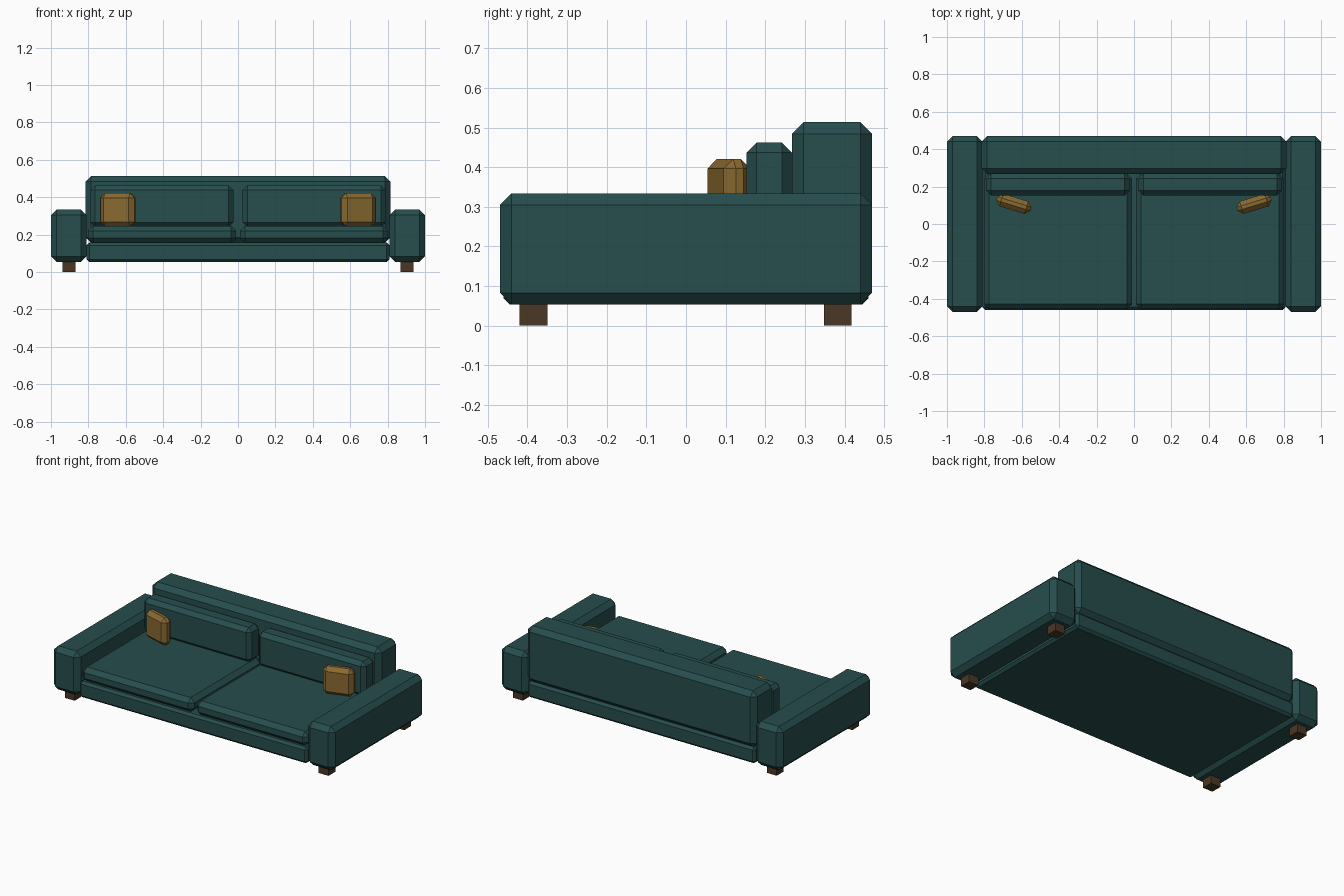
import bpy, bmesh, math
from mathutils import Matrix, Vector

if "Cube" in bpy.data.objects:
    bpy.data.objects.remove(bpy.data.objects["Cube"])


def material(name, rgb):
    m = bpy.data.materials.new(name)
    m.diffuse_color = (*rgb, 1.0)
    m.use_nodes = True
    m.node_tree.nodes["Principled BSDF"].inputs["Base Color"].default_value = m.diffuse_color
    return m


TEAL = material("teal fabric", (0.020, 0.074, 0.074))
MUSTARD = material("mustard fabric", (0.250, 0.141, 0.030))
WOOD = material("dark wood", (0.070, 0.038, 0.019))


def box(name, x, y, z, mat, bevel=0.0, turn=0.0):
    """Chamfered box spanning the given (min, max) ranges, turned about z."""
    spans = (x, y, z)
    size = [b - a for a, b in spans]
    centre = Vector([(a + b) / 2 for a, b in spans])
    bm = bmesh.new()
    bmesh.ops.create_cube(bm, size=1.0, matrix=Matrix.Diagonal((*size, 1.0)))
    if bevel:
        bmesh.ops.bevel(bm, geom=bm.edges[:], offset=bevel, segments=1,
                        affect='EDGES', clamp_overlap=True)
    me = bpy.data.meshes.new(name)
    bm.to_mesh(me)
    bm.free()
    me.materials.append(mat)
    ob = bpy.data.objects.new(name, me)
    ob.location = centre
    ob.rotation_euler.z = math.radians(turn)
    bpy.context.collection.objects.link(ob)
    return ob


# Base and backrest
box("base", (-0.81, 0.81), (-0.46, 0.46), (0.053, 0.157), TEAL, 0.015)
box("backrest", (-0.815, 0.815), (0.267, 0.47), (0.155, 0.514), TEAL, 0.03)

# Mirrored parts, left and right
for side, s in (("left", -1), ("right", 1)):
    def span(a, b):
        return tuple(sorted((s * a, s * b)))

    box(side + "_arm", span(0.81, 1.0), (-0.47, 0.47), (0.053, 0.334), TEAL, 0.03)
    box(side + "_seat_cushion", span(0.01, 0.803), (-0.455, 0.267),
        (0.155, 0.246), TEAL, 0.027)
    box(side + "_back_cushion", span(0.025, 0.79), (0.153, 0.267),
        (0.24, 0.462), TEAL, 0.025)

    # Throw pillow angled toward the middle
    box(side + "_throw_pillow", span(0.547, 0.737), (0.073, 0.143),
        (0.243, 0.421), MUSTARD, 0.025, turn=s * 17)

    # Legs
    for end, y in (("front", (-0.42, -0.35)), ("back", (0.348, 0.418))):
        box(f"{side}_{end}_leg", span(0.868, 0.938), y, (0.0, 0.056), WOOD)
